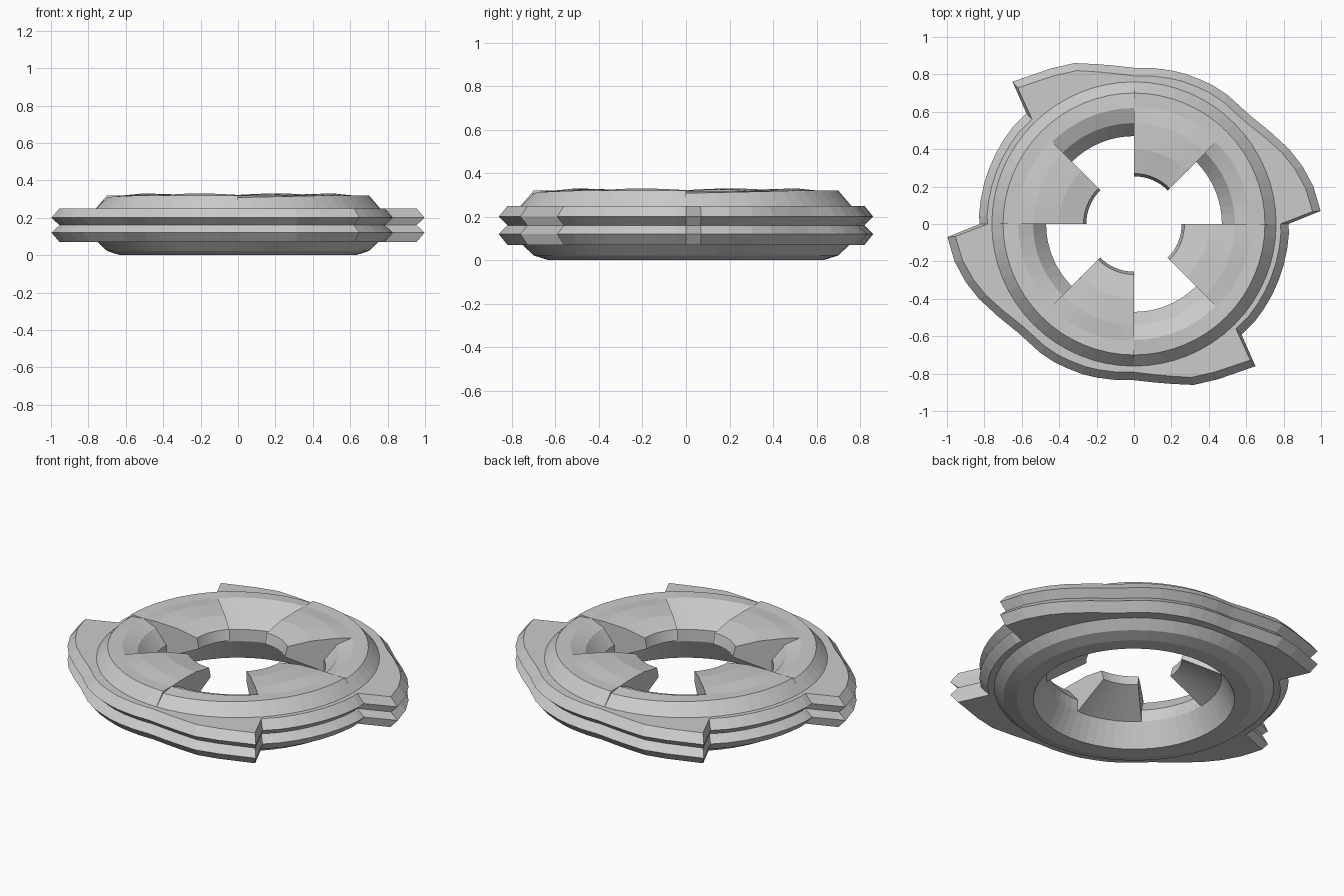
import bpy, bmesh
from math import cos, sin, radians

if "Cube" in bpy.data.objects:
    bpy.data.objects.remove(bpy.data.objects["Cube"])


def sweep(name, angles, profile_at, full):
    """Sweep a closed (radius, z) profile round the z axis, capping partial sweeps."""
    bm = bmesh.new()
    rings = []
    for a in angles:
        c, s = cos(radians(a)), sin(radians(a))
        rings.append([bm.verts.new((r * c, r * s, z)) for r, z in profile_at(a)])
    n, m = len(rings), len(rings[0])
    for i in range(n if full else n - 1):
        p, q = rings[i], rings[(i + 1) % n]
        for j in range(m):
            k = (j + 1) % m
            bm.faces.new((p[j], q[j], q[k], p[k]))
    if not full:
        bm.faces.new(rings[0])
        bm.faces.new(rings[-1])
    bmesh.ops.recalc_face_normals(bm, faces=bm.faces)
    mesh = bpy.data.meshes.new(name)
    bm.to_mesh(mesh)
    bm.free()
    obj = bpy.data.objects.new(name, mesh)
    bpy.context.collection.objects.link(obj)
    return obj


# Core ring with a shallow ramp cut into its top edge in every other eighth
def core_profile(a):
    t = (a % 90) / 45
    dip = 0.012 * (1 - t) if t < 1 else 0
    return [(0.63, 0), (0.70, 0.022), (0.75, 0.07), (0.76, 0.25),
            (0.70, 0.32 - dip), (0.62, 0.318), (0.54, 0.285),
            (0.47, 0.20), (0.47, 0.13), (0.54, 0)]


core_angles = sorted([i * 5.625 for i in range(64)] + [90 * k - 0.05 for k in range(1, 5)])
sweep("core_ring", core_angles, core_profile, True)

# Bladed outer ring: half the outline as (angle, radius), repeated after 180 degrees
half = [(0, 0.825), (4, 1.0), (11.8, 0.98), (19, 0.952), (25.7, 0.921),
        (34, 0.88), (43, 0.85), (54, 0.852), (60, 0.853), (65, 0.85),
        (71, 0.849), (76.3, 0.845), (83, 0.84), (90, 0.835), (97, 0.853),
        (103.2, 0.878), (110.4, 0.918), (118.5, 0.944), (130.5, 1.0),
        (134.2, 0.825), (141, 0.83), (147, 0.83), (153, 0.83),
        (159, 0.83), (165, 0.83), (171, 0.83), (177, 0.83)]
outline = {a + turn: r for turn in (0, 180) for a, r in half}


def blade_profile(a):
    r = outline[a]
    return [(0.72, 0.07), (r - 0.043, 0.07), (r, 0.12), (r - 0.043, 0.16),
            (r, 0.20), (r - 0.043, 0.25), (0.72, 0.25)]


sweep("blade_ring", list(outline), blade_profile, True)


# Four inward wedge tabs, each an eighth of a turn wide
def tab_profile(a):
    t = (a % 90 - 45) / 45 if a % 90 else 1
    lift = 0.008 * sin(radians(180 * t))
    return [(0.58, 0.04), (0.53, 0.025), (0.47, 0.13), (0.255, 0.235),
            (0.27, 0.295), (0.40, 0.318 + lift), (0.54, 0.322 + lift), (0.63, 0.318)]


for k in range(4):
    sweep(f"inner_tab_{k + 1}", [90 * k + 45 + 5.625 * i for i in range(9)],
          tab_profile, False)
